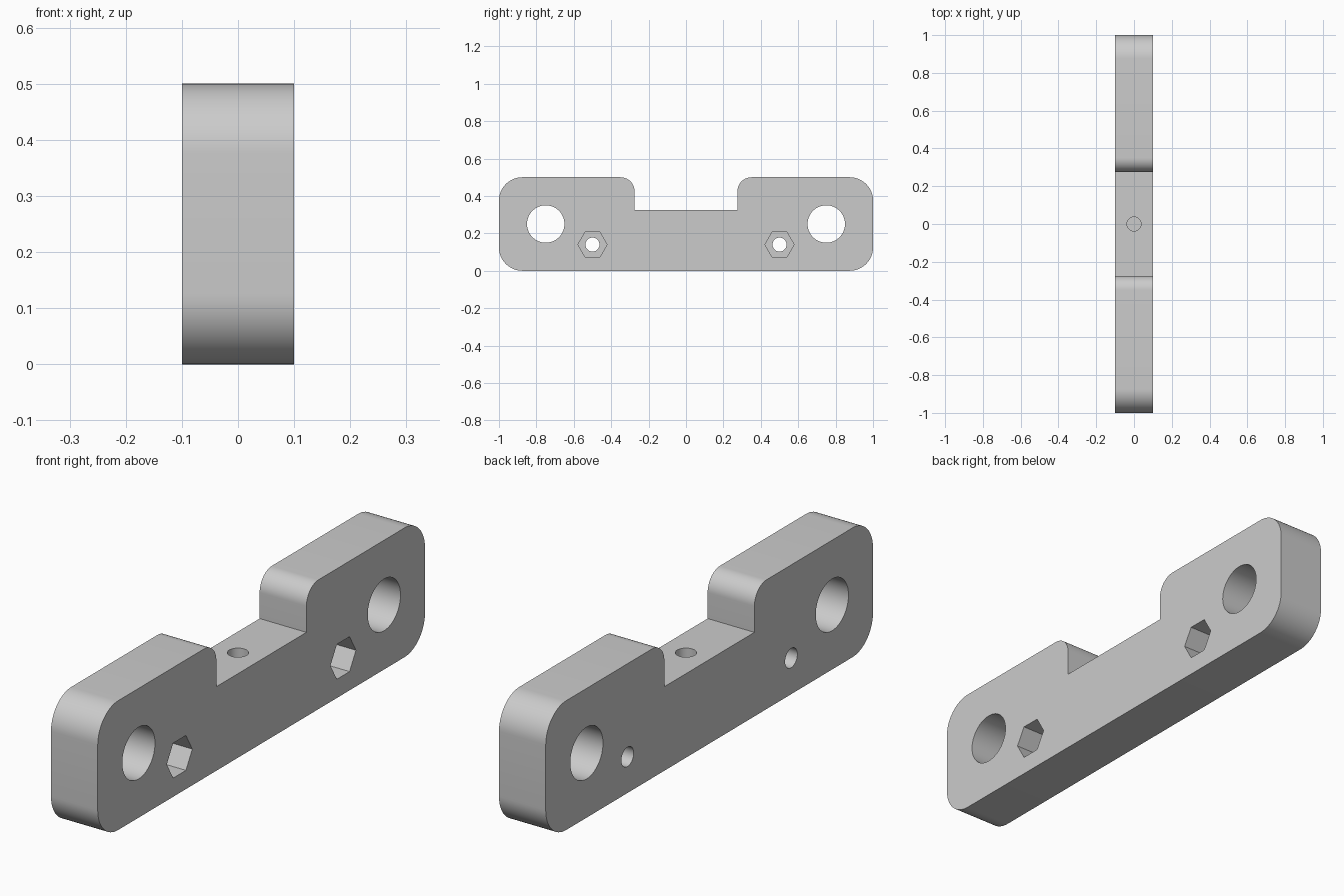
import bpy, bmesh, math
from mathutils import Matrix

cube = bpy.data.objects.get("Cube")
if cube:
    bpy.data.objects.remove(cube, do_unlink=True)

WIDTH = 0.2      # thickness along x
HEIGHT = 0.5
NOTCH_Z = 0.325  # floor of the centre notch
NOTCH_Y = 0.275  # half length of the notch

grey = bpy.data.materials.new("plain_grey")
grey.use_nodes = True
grey.diffuse_color = (0.6, 0.6, 0.6, 1)
grey.node_tree.nodes["Principled BSDF"].inputs["Base Color"].default_value = (0.6, 0.6, 0.6, 1)


def add_object(name, bm):
    bmesh.ops.recalc_face_normals(bm, faces=bm.faces[:])
    mesh = bpy.data.meshes.new(name)
    bm.to_mesh(mesh)
    bm.free()
    mesh.materials.append(grey)
    obj = bpy.data.objects.new(name, mesh)
    bpy.context.collection.objects.link(obj)
    return obj


def corner(y, z, radius, start, steps=16):
    """Quarter-circle points around a fillet centre."""
    angles = [math.radians(start + 90 * i / steps) for i in range(steps + 1)]
    return [(y + radius * math.cos(a), z + radius * math.sin(a)) for a in angles]


def cutter(name, radius, depth, place, sides=64):
    bm = bmesh.new()
    bmesh.ops.create_cone(bm, cap_ends=True, segments=sides, radius1=radius,
                          radius2=radius, depth=depth, matrix=place)
    obj = add_object(name, bm)
    obj.hide_render = True
    return obj


# Side profile: one half, then mirrored across the middle
R, r = 0.125, 0.075
half = corner(1 - R, R, R, 270)
half += corner(1 - R, HEIGHT - R, R, 0)
half += corner(NOTCH_Y + r, HEIGHT - r, r, 90)
half.append((NOTCH_Y, NOTCH_Z))
profile = half + [(-y, z) for y, z in reversed(half)]

# Bracket body, extruded along x
bm = bmesh.new()
face = bm.faces.new([bm.verts.new((-WIDTH / 2, y, z)) for y, z in profile])
side = bmesh.ops.extrude_face_region(bm, geom=[face])
moved = [v for v in side["geom"] if isinstance(v, bmesh.types.BMVert)]
bmesh.ops.translate(bm, verts=moved, vec=(WIDTH, 0, 0))
body = add_object("bracket_body", bm)

# Large holes, bolt holes and hexagonal nut pockets on both ends
along_x = Matrix.Rotation(math.pi / 2, 4, "Y")
point_out = Matrix.Rotation(math.pi / 2, 4, "Z")
cutters = []
for s in (-1, 1):
    large = Matrix.Translation((0, s * 0.75, 0.25)) @ along_x
    bolt = Matrix.Translation((0, s * 0.5, 0.14)) @ along_x
    nut = Matrix.Translation((WIDTH / 2, s * 0.5, 0.14)) @ along_x @ point_out
    cutters.append(cutter("large_hole_cutter", 0.1, 1, large))
    cutters.append(cutter("bolt_hole_cutter", 0.0375, 1, bolt))
    pocket = cutter("nut_pocket_cutter", 0.078, 0.2, nut, sides=6)
    # keep the hexagon's points toward the two ends
    ys = [v.co.y for v in pocket.data.vertices]
    if max(ys) - min(ys) < 0.15:
        pocket.data.transform(nut @ Matrix.Rotation(math.pi / 6, 4, "Z") @ nut.inverted())
    cutters.append(pocket)

# Blind hole in the notch floor
cutters.append(cutter("top_hole_cutter", 0.0375, 0.4, Matrix.Translation((0, 0, NOTCH_Z))))

bpy.context.view_layer.objects.active = body
for tool in cutters:
    mod = body.modifiers.new(tool.name, "BOOLEAN")
    mod.operation = "DIFFERENCE"
    mod.solver = "EXACT"
    mod.object = tool
    bpy.ops.object.modifier_apply(modifier=mod.name)
    bpy.data.objects.remove(tool, do_unlink=True)

bpy.ops.object.select_all(action="DESELECT")
body.select_set(True)
bpy.ops.object.shade_smooth_by_angle(angle=math.radians(30))
